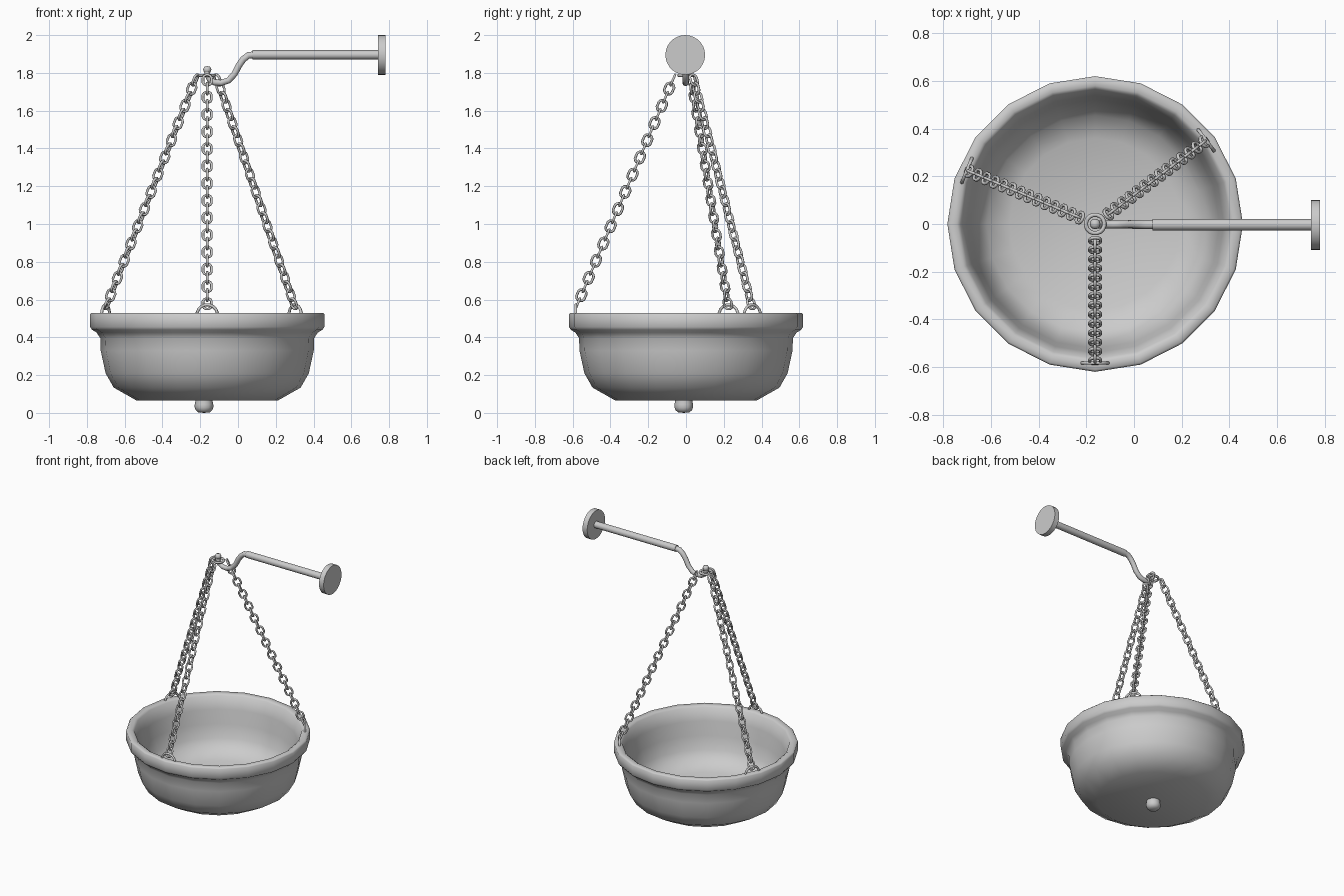
import bpy, bmesh
from math import sin, cos, pi, radians
from mathutils import Matrix, Vector

if "Cube" in bpy.data.objects:
    bpy.data.objects.remove(bpy.data.objects["Cube"])

CX = -0.163  # hanging axis of the bowl


def finish(name, bm, angle=40):
    bmesh.ops.remove_doubles(bm, verts=bm.verts, dist=1e-5)
    bmesh.ops.recalc_face_normals(bm, faces=bm.faces)
    me = bpy.data.meshes.new(name)
    bm.to_mesh(me)
    bm.free()
    ob = bpy.data.objects.new(name, me)
    bpy.context.collection.objects.link(ob)
    bpy.ops.object.select_all(action='DESELECT')
    ob.select_set(True)
    bpy.context.view_layer.objects.active = ob
    bpy.ops.object.shade_smooth_by_angle(angle=radians(angle))
    return ob


def bridge(bm, rings, closed):
    n = len(rings[0])
    pairs = list(zip(rings, rings[1:] + rings[:1])) if closed else list(zip(rings, rings[1:]))
    for a, b in pairs:
        for i in range(n):
            j = (i + 1) % n
            bm.faces.new((a[i], a[j], b[j], b[i]))


def lathe(name, profile, sides, matrix, angle=40):
    """Turn (radius, height) points around the local z axis."""
    bm = bmesh.new()
    rings = [[bm.verts.new(matrix @ Vector((r * cos(2 * pi * i / sides), r * sin(2 * pi * i / sides), z)))
              for i in range(sides)] for r, z in profile]
    bridge(bm, rings, False)
    return finish(name, bm, angle)


def add_link(bm, half_len, half_wid, wire, matrix, segs=12, sides=6):
    """Round or stadium-shaped wire ring in the local xz plane, long axis z."""
    rad, straight = half_wid, half_len - half_wid
    rings = []
    for i in range(segs):
        a = 2 * pi * (i + 0.5) / segs
        d = Vector((cos(a), 0, sin(a)))
        c = d * rad + Vector((0, 0, straight if sin(a) > 0 else -straight))
        rings.append([bm.verts.new(matrix @ (c + d * wire * cos(2 * pi * k / sides)
                      + Vector((0, wire * sin(2 * pi * k / sides), 0)))) for k in range(sides)])
    bridge(bm, rings, True)


def at(x, y, z):
    return Matrix.Translation((x, y, z))


# Bowl with softly rolled rim, outside then inside
lathe("bowl", [(0, .066), (.375, .066), (.495, .134), (.538, .21), (.564, .33), (.566, .395),
               (.585, .425), (.61, .44), (.62, .455), (.62, .522), (.612, .53), (.58, .53), (.565, .52),
               (.54, .43), (.522, .33), (.497, .235), (.455, .175), (.36, .132), (0, .132)],
      20, at(CX, 0, 0), 100)

# Rounded drain knob underneath
lathe("bottom_knob", [(0, 0), (.03, .003), (.043, .014), (.049, .028), (.049, .045), (.046, .06), (.046, .085),
                      (0, .085)], 12, at(-.18, -.012, 0), 60)

# Wall plate and straight arm along x
along_x = Matrix.Rotation(pi / 2, 4, 'Y')
lathe("wall_plate", [(0, 0), (.105, 0), (.105, .038), (0, .038)], 28, at(.742, -.004, 1.895) @ along_x)
lathe("arm", [(0, 0), (.024, 0), (.024, .67), (0, .67)], 16, at(.078, -.003, 1.896) @ along_x)

# Curved hook: swept tube
path = [(.09, 1.896), (.055, 1.893), (.028, 1.872), (.005, 1.84), (-.018, 1.795), (-.05, 1.76),
        (-.09, 1.747), (-.125, 1.75), (-.15, 1.765), (CX, 1.79), (CX, 1.825)]
pts = [Vector((x, -.002, z)) for x, z in path]
bm = bmesh.new()
rings = []
for i, p in enumerate(pts):
    t = (pts[min(i + 1, len(pts) - 1)] - pts[max(i - 1, 0)]).normalized()
    side = Vector((0, 1, 0))
    up = side.cross(t)
    r = .019 - .003 * i / (len(pts) - 1)
    rings.append([bm.verts.new(p + r * (side * cos(2 * pi * k / 10) + up * sin(2 * pi * k / 10)))
                  for k in range(10)])
bridge(bm, rings, False)
bm.faces.new(rings[0])
bm.faces.new(rings[-1])
finish("hook", bm, 50)

# Hook tip
lathe("hook_tip", [(0, -.022), (.017, -.016), (.022, 0), (.016, .014), (0, .018)], 12, at(CX, 0, 1.818), 60)

# Horizontal gathering ring on the hook
bm = bmesh.new()
add_link(bm, .039, .039, .009, at(CX, 0, 1.787) @ Matrix.Rotation(pi / 2, 4, 'X'), 16)
finish("top_ring", bm, 70)

# Three chains with rim eyelets
LINKS = 27
for n, deg in enumerate((-90, 37, 157.3), 1):
    spin = at(CX, 0, 0) @ Matrix.Rotation(radians(deg), 4, 'Z')
    bm = bmesh.new()
    add_link(bm, .055, .055, .008, spin @ at(.583, 0, .518) @ Matrix.Rotation(pi / 2, 4, 'Z'), 16)
    finish(f"rim_eyelet_{n}", bm, 70)

    low, high = Vector((.583, 0, .555)), Vector((.06, 0, 1.785))
    aim = (high - low).to_track_quat('Z', 'Y').to_matrix().to_4x4()
    bm = bmesh.new()
    for i in range(LINKS):
        c = low.lerp(high, (i + .5) / LINKS)
        twist = Matrix.Rotation(pi / 2 * (i % 2), 4, 'Z')
        add_link(bm, .031, .023, .007, spin @ Matrix.Translation(c) @ aim @ twist)
    finish(f"chain_{n}", bm, 100)
